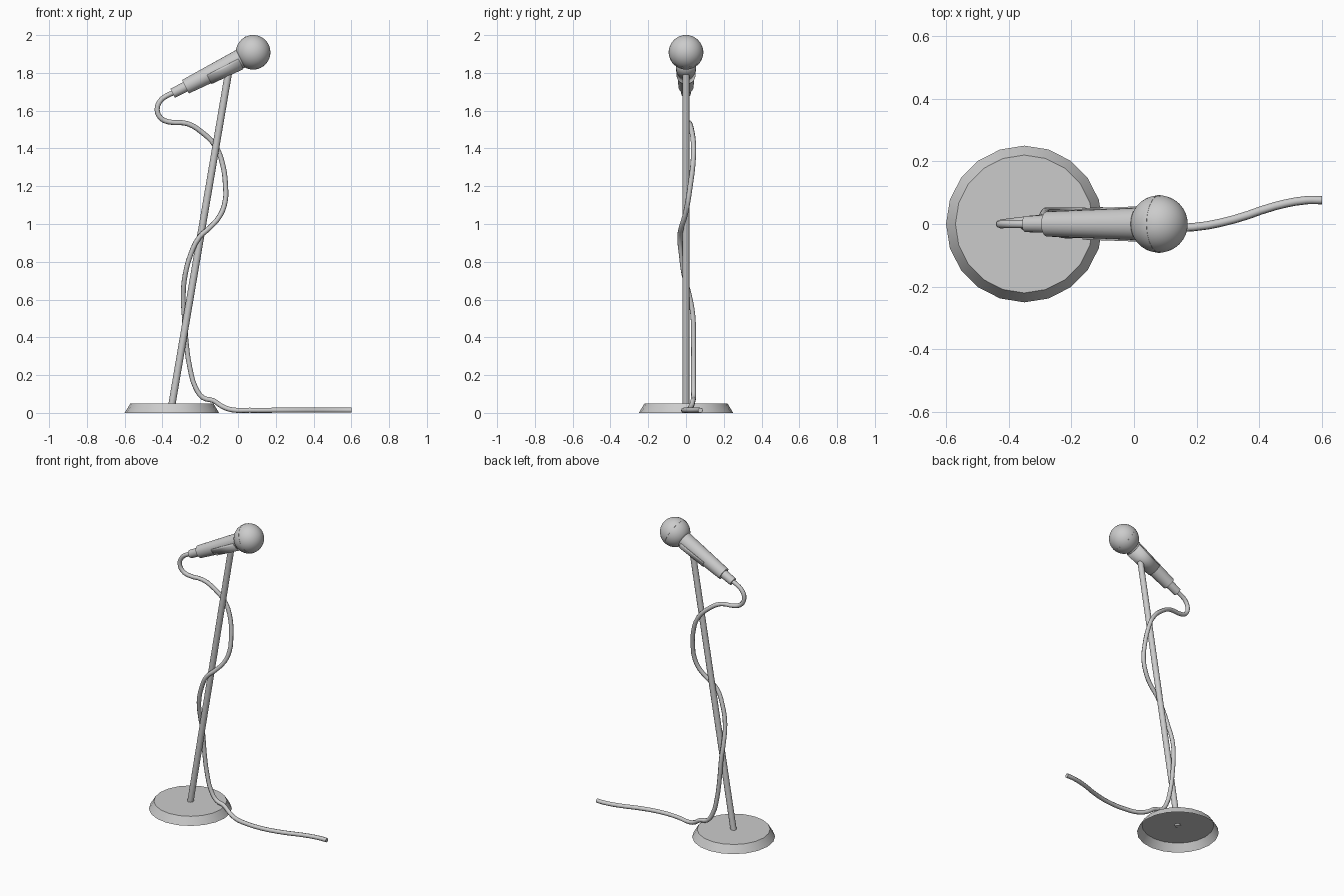
import bpy, bmesh, math
from mathutils import Vector

if "Cube" in bpy.data.objects:
    bpy.data.objects.remove(bpy.data.objects["Cube"])

BALL = Vector((0.08, 0, 1.909))
TILT = math.radians(63)


def lathe(name, profile, sides, loc=(0, 0, 0), tilt=0, start=0, sweep=360, smooth=40):
    """Revolve (radius, height) points about local z; radius 0 closes an end."""
    bm = bmesh.new()
    full = sweep == 360
    count = sides if full else sides + 1
    rings = []
    for r, h in profile:
        ring = []
        for i in range(count):
            a = math.radians(start + sweep * i / sides)
            ring.append(bm.verts.new((r * math.cos(a), r * math.sin(a), h)))
        rings.append(ring)
    for lo, hi in zip(rings, rings[1:]):
        for i in range(sides):
            j = (i + 1) % count
            bm.faces.new((lo[i], lo[j], hi[j], hi[i]))
    bmesh.ops.remove_doubles(bm, verts=bm.verts, dist=1e-5)
    bmesh.ops.recalc_face_normals(bm, faces=bm.faces)
    me = bpy.data.meshes.new(name)
    bm.to_mesh(me)
    bm.free()
    ob = bpy.data.objects.new(name, me)
    bpy.context.collection.objects.link(ob)
    ob.location = loc
    ob.rotation_euler = (0, tilt, 0)
    if smooth:
        bpy.ops.object.select_all(action='DESELECT')
        ob.select_set(True)
        bpy.context.view_layer.objects.active = ob
        bpy.ops.object.shade_smooth_by_angle(angle=math.radians(smooth))
    return ob


# Weighted base: 20-sided dish, open underneath
lathe("base", [(0.25, 0), (0.22, 0.05), (0, 0.05)], 20, (-0.35, 0, 0), smooth=30)

# Leaning pole
foot, head = Vector((-0.35, 0, 0.043)), Vector((-0.047, 0, 1.82))
span = head - foot
lathe("pole", [(0, 0), (0.019, 0), (0.019, span.length), (0, span.length)], 12,
      foot, math.atan2(span.x, span.z))

# Microphone head: two half globes meeting at a fine seam
R = 0.0915
globe = []
for deg in range(-56, 91, 8):
    a = math.radians(deg)
    globe.append((R * math.cos(a), R * math.sin(a)))
globe = [(0, globe[0][1])] + globe + [(0, R)]
lathe("mic_head", globe, 32, BALL, TILT)
lathe("head_seam", [(R - 0.003, -0.002), (R + 0.0008, -0.002),
                    (R + 0.0008, 0.002), (R - 0.003, 0.002)], 32, BALL, TILT)

# Tapered handle and cable plug
lathe("mic_handle", [(0, -0.402), (0.040, -0.402), (0.052, -0.07), (0, -0.07)],
      24, BALL, TILT)
lathe("cable_plug", [(0, -0.478), (0.026, -0.478), (0.028, -0.395), (0, -0.395)],
      20, BALL, TILT)

# Clip cradling the underside of the handle
clip = lathe("mic_clip", [(0.047, -0.272), (0.053, -0.085)], 16, BALL, TILT,
             start=-95, sweep=190)
mod = clip.modifiers.new("thickness", 'SOLIDIFY')
mod.thickness = 0.006
mod.offset = 0

# Cable winding round the pole and trailing along the floor
path = [(-0.33, 0, 1.699), (-0.375, 0, 1.68), (-0.413, 0, 1.65), (-0.428, 0, 1.605),
        (-0.41, 0.003, 1.562), (-0.37, 0.008, 1.541), (-0.27, 0.02, 1.532),
        (-0.19, 0.032, 1.485), (-0.118, 0.04, 1.41), (-0.08, 0.036, 1.31),
        (-0.066, 0.022, 1.2), (-0.068, 0.01, 1.12), (-0.095, -0.005, 1.045),
        (-0.15, -0.025, 0.98), (-0.205, -0.033, 0.93), (-0.25, -0.025, 0.84),
        (-0.28, -0.01, 0.73), (-0.29, 0.018, 0.62), (-0.285, 0.036, 0.52),
        (-0.275, 0.04, 0.38), (-0.255, 0.04, 0.24), (-0.225, 0.04, 0.135),
        (-0.185, 0.04, 0.08), (-0.13, 0.037, 0.065), (-0.085, 0.028, 0.035),
        (-0.03, 0.012, 0.016), (0.06, -0.008, 0.014), (0.19, -0.01, 0.014),
        (0.32, 0.015, 0.014), (0.45, 0.057, 0.014), (0.55, 0.076, 0.014),
        (0.6, 0.076, 0.014)]
curve = bpy.data.curves.new("cable", 'CURVE')
curve.dimensions = '3D'
curve.bevel_depth = 0.0135
curve.bevel_resolution = 2
curve.use_fill_caps = True
curve.resolution_u = 3
spline = curve.splines.new('BEZIER')
spline.bezier_points.add(len(path) - 1)
for p, co in zip(spline.bezier_points, path):
    p.co = co
    p.handle_left_type = p.handle_right_type = 'AUTO'
bpy.context.collection.objects.link(bpy.data.objects.new("cable", curve))
